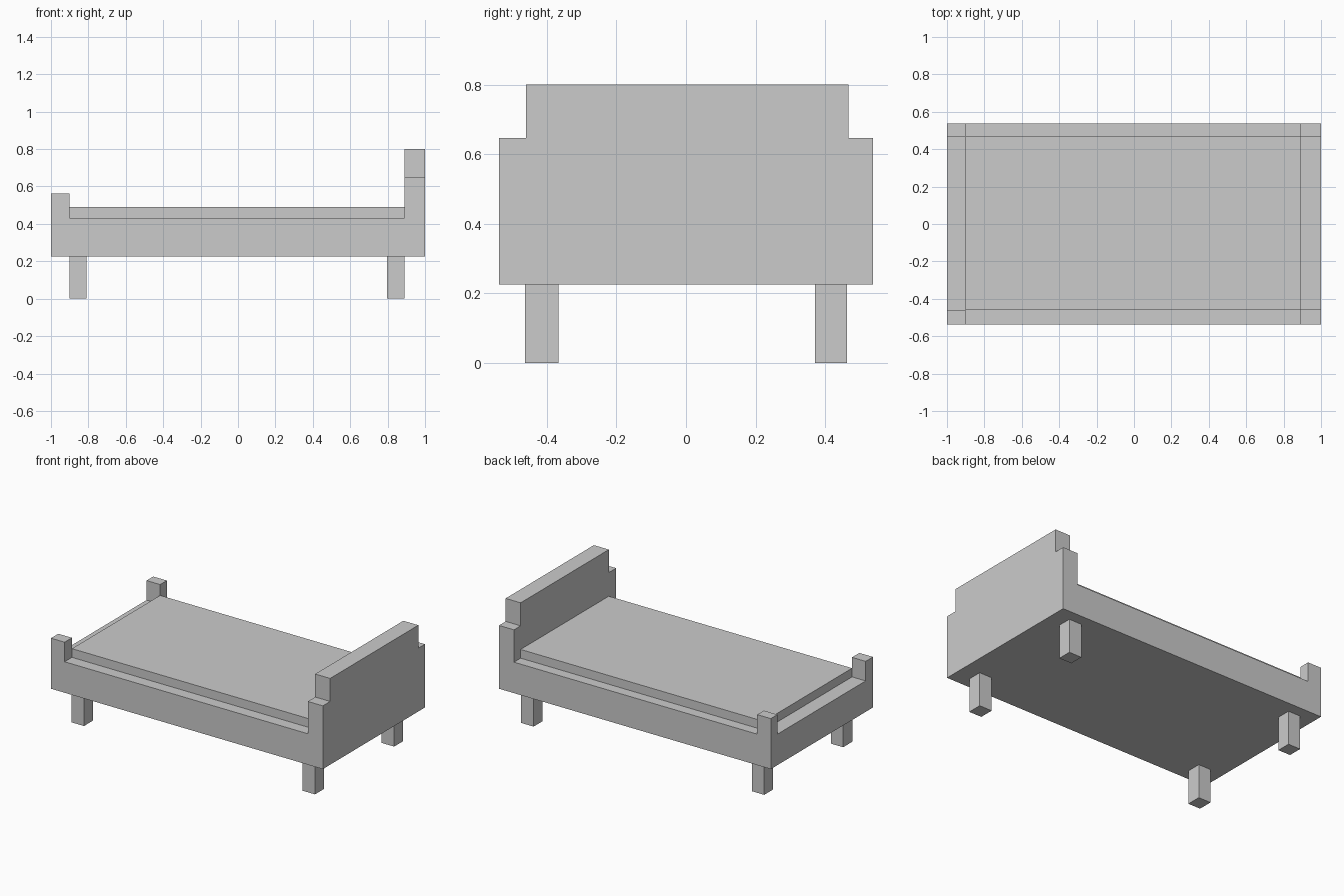
import bpy
import bmesh
from mathutils import Vector

if "Cube" in bpy.data.objects:
    bpy.data.objects.remove(bpy.data.objects["Cube"])

# Shared dimensions
HALF_W = 0.537               # half width of the bed
IN_Y0, IN_Y1 = -0.46, 0.467  # inner step lines
FOOT_X, HEAD_X = -0.90, 0.89 # inner faces of the end boards
BASE_Z, RAIL_Z = 0.226, 0.432


def prism(name, profile, x0, x1):
    """Extrude a (y, z) profile from x0 to x1."""
    bm = bmesh.new()
    face = bm.faces.new([bm.verts.new((x0, y, z)) for y, z in profile])
    out = bmesh.ops.extrude_face_region(bm, geom=[face])
    moved = [v for v in out["geom"] if isinstance(v, bmesh.types.BMVert)]
    bmesh.ops.translate(bm, verts=moved, vec=Vector((x1 - x0, 0, 0)))
    bmesh.ops.recalc_face_normals(bm, faces=bm.faces)
    mesh = bpy.data.meshes.new(name)
    bm.to_mesh(mesh)
    bm.free()
    obj = bpy.data.objects.new(name, mesh)
    bpy.context.collection.objects.link(obj)
    return obj


def box(name, x0, x1, y0, y1, z0, z1):
    return prism(name, [(y0, z0), (y1, z0), (y1, z1), (y0, z1)], x0, x1)


# Bed base between the two end boards
box("bed_base", FOOT_X, HEAD_X, -HALF_W, HALF_W, BASE_Z, RAIL_Z)

# Mattress, inset from the side rails
box("mattress", FOOT_X, HEAD_X, IN_Y0, IN_Y1, RAIL_Z, 0.49)

# Headboard with stepped shoulders
prism("headboard", [
    (-HALF_W, BASE_Z), (HALF_W, BASE_Z), (HALF_W, 0.647), (IN_Y1, 0.647),
    (IN_Y1, 0.80), (IN_Y0, 0.80), (IN_Y0, 0.647), (-HALF_W, 0.647),
], HEAD_X, 1.0)

# Footboard with a raised post at each corner
prism("footboard", [
    (-HALF_W, BASE_Z), (HALF_W, BASE_Z), (HALF_W, 0.562), (IN_Y1, 0.562),
    (IN_Y1, RAIL_Z), (IN_Y0, RAIL_Z), (IN_Y0, 0.562), (-HALF_W, 0.562),
], -1.0, FOOT_X)

# Four square legs
for end, x0, x1 in (("foot", FOOT_X, -0.81), ("head", 0.797, HEAD_X)):
    for side, y0, y1 in (("front", -0.462, -0.366), ("back", 0.37, 0.463)):
        box(f"{end}_{side}_leg", x0, x1, y0, y1, 0.0, BASE_Z)
